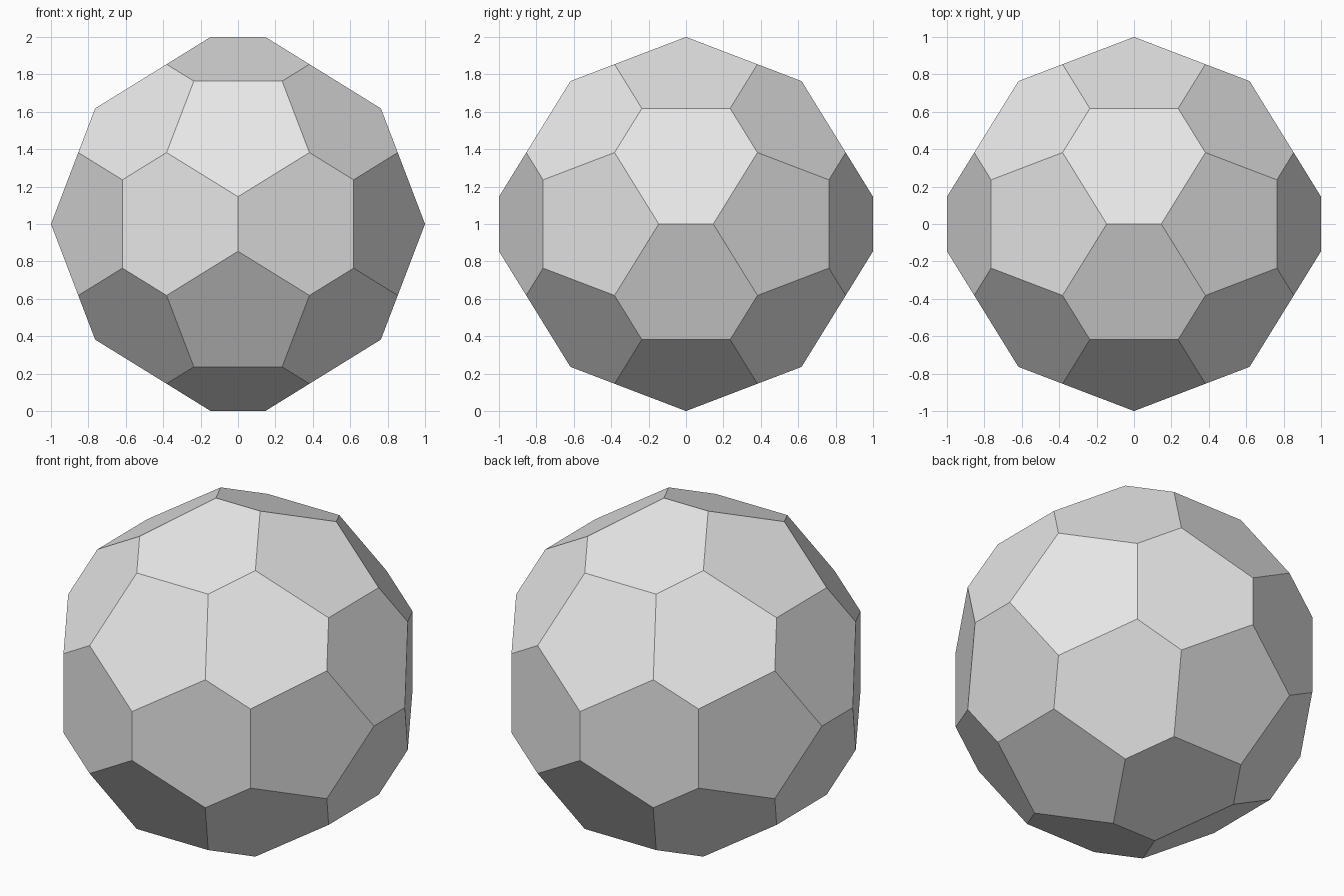
import bpy
import bmesh
from mathutils import Vector

cube = bpy.data.objects.get("Cube")
if cube:
    bpy.data.objects.remove(cube, do_unlink=True)

INV_PHI = (5 ** 0.5 - 1) / 2
CUT = 1 - INV_PHI  # share of each edge removed at a corner


def hull(points):
    """Convex solid around the points, with flat faces merged."""
    bm = bmesh.new()
    for p in points:
        bm.verts.new(p)
    bmesh.ops.convex_hull(bm, input=bm.verts[:])
    bmesh.ops.dissolve_limit(bm, angle_limit=0.02, verts=bm.verts[:],
                             edges=bm.edges[:])
    bmesh.ops.recalc_face_normals(bm, faces=bm.faces[:])
    return bm


# Icosahedron from three crossed golden rectangles
corners = []
for a in (-1, 1):
    for b in (-INV_PHI, INV_PHI):
        corners += [Vector((0, a, b)), Vector((b, 0, a)), Vector((a, b, 0))]
ico = hull(corners)

# Cut every corner off into a pentagon
points = []
for edge in ico.edges:
    start, end = (v.co for v in edge.verts)
    points += [start.lerp(end, CUT), end.lerp(start, CUT)]
ico.free()
ball = hull(points)
bmesh.ops.translate(ball, verts=ball.verts[:], vec=(0, 0, 1))

mesh = bpy.data.meshes.new("truncated_ball")
ball.to_mesh(mesh)
ball.free()
obj = bpy.data.objects.new("truncated_ball", mesh)
bpy.context.collection.objects.link(obj)

# Plain grey surface
grey = bpy.data.materials.new("light_grey")
grey.use_nodes = True
colour = (0.8, 0.8, 0.8, 1)
grey.diffuse_color = colour
grey.node_tree.nodes["Principled BSDF"].inputs["Base Color"].default_value = colour
mesh.materials.append(grey)
